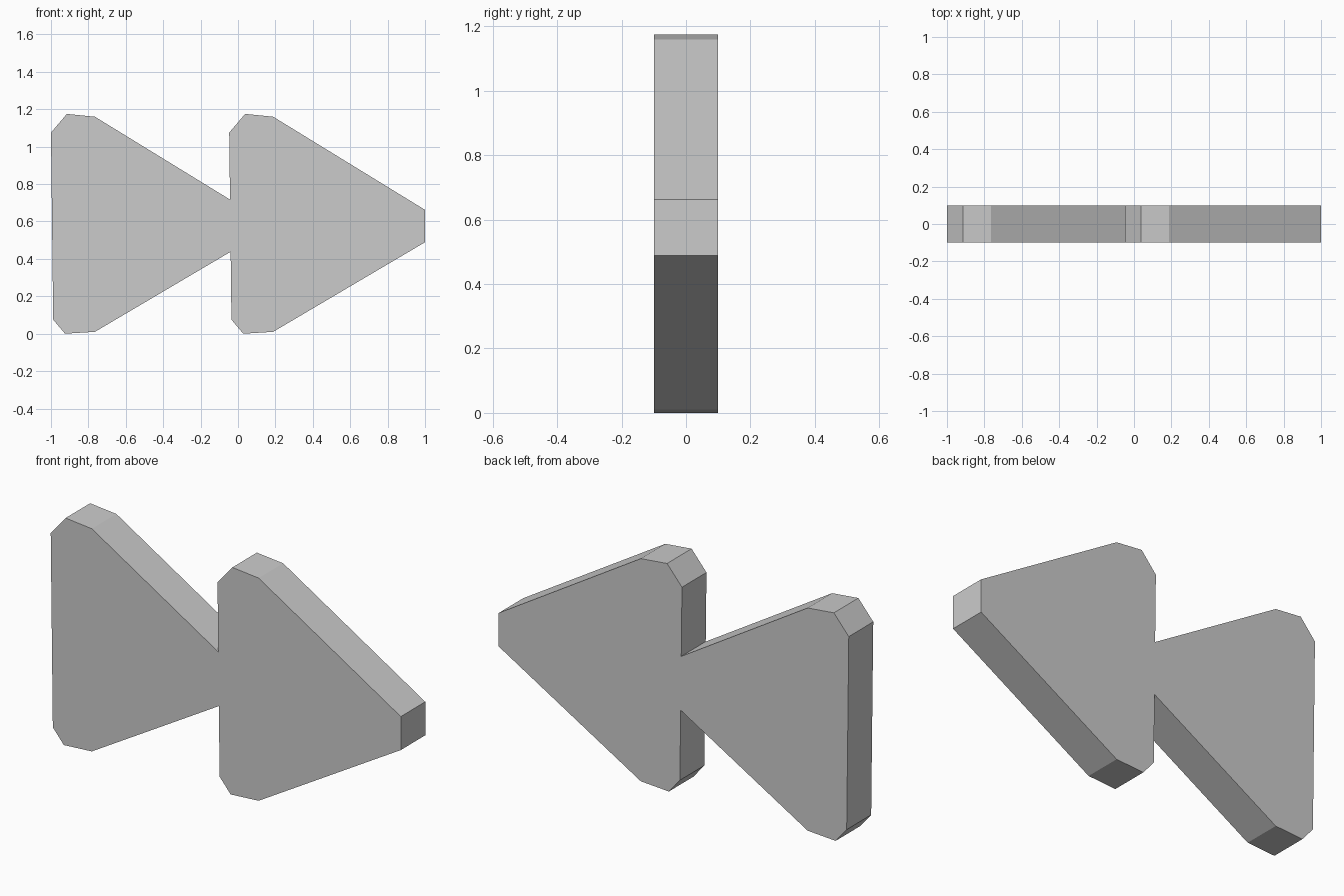
import bpy, bmesh

if "Cube" in bpy.data.objects:
    bpy.data.objects.remove(bpy.data.objects["Cube"])

HALF_DEPTH = 0.1
STEP = 0.953          # distance between the two arrowheads

# Blunt back edge of one arrowhead, from lower slope round to upper slope (x, z)
back = [(-0.765, 0.01), (-0.925, 0.0), (-0.988, 0.075),
        (-1.0, 1.075), (-0.915, 1.175), (-0.765, 1.16)]
tip_top, tip_bottom = (1.0, 0.662), (1.0, 0.489)


def cross(p, q, r, s):
    """Point where line p-q meets line r-s."""
    dx, dz, ex, ez = q[0] - p[0], q[1] - p[1], s[0] - r[0], s[1] - r[1]
    t = ((r[0] - p[0]) * ez - (r[1] - p[1]) * ex) / (dx * ez - dz * ex)
    return (p[0] + t * dx, p[1] + t * dz)


def extrude_profile(name, points):
    """Solid plate from a front outline, centred on y = 0."""
    bm = bmesh.new()
    face = bm.faces.new([bm.verts.new((x, -HALF_DEPTH, z)) for x, z in points])
    new = bmesh.ops.extrude_face_region(bm, geom=[face])["geom"]
    bmesh.ops.translate(bm, vec=(0, 2 * HALF_DEPTH, 0),
                        verts=[v for v in new if isinstance(v, bmesh.types.BMVert)])
    bmesh.ops.recalc_face_normals(bm, faces=bm.faces)
    mesh = bpy.data.meshes.new(name)
    bm.to_mesh(mesh)
    bm.free()
    obj = bpy.data.objects.new(name, mesh)
    bpy.context.collection.objects.link(obj)
    return obj


# Second arrowhead repeats the first; the first one's slopes stop at its back edge
front = [(x + STEP, z) for x, z in back]
notch_top = cross(back[5], (tip_top[0] - STEP, tip_top[1]), front[2], front[3])
notch_bottom = cross(back[0], (tip_bottom[0] - STEP, tip_bottom[1]), front[2], front[3])

outline = (back + [notch_top] + front[3:] + [tip_top, tip_bottom]
           + front[:3] + [notch_bottom])
extrude_profile("double_arrow_plate", outline)
